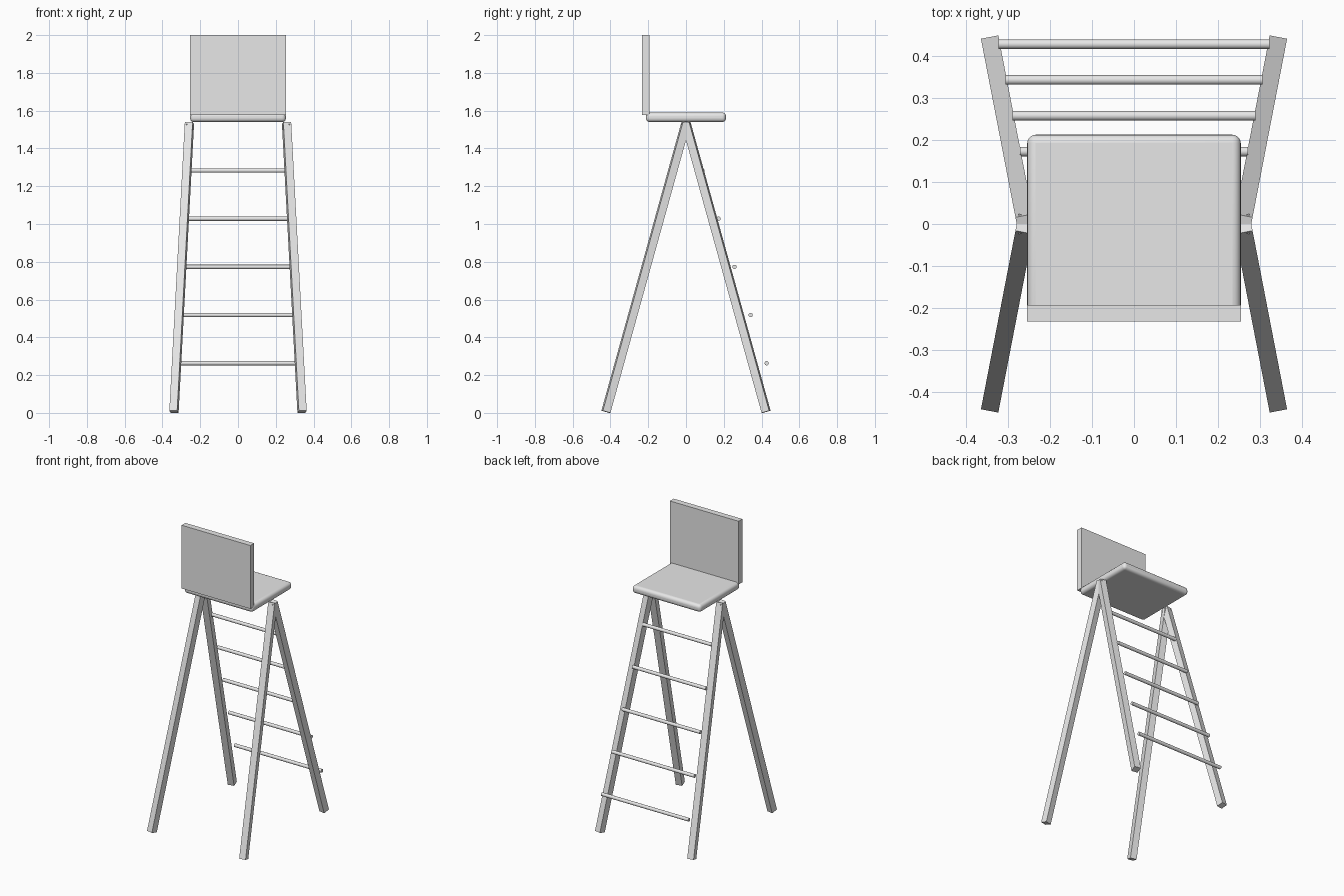
import bpy
from mathutils import Vector

cube = bpy.data.objects.get("Cube")
if cube:
    bpy.data.objects.remove(cube, do_unlink=True)

GREY = (0.8, 0.8, 0.8, 1)
grey = bpy.data.materials.new("light grey")
grey.use_nodes = True
grey.diffuse_color = GREY
grey.node_tree.nodes["Principled BSDF"].inputs["Base Color"].default_value = GREY


def finish(name):
    obj = bpy.context.object
    obj.name = name
    obj.data.materials.append(grey)
    return obj


def box(name, center, size):
    bpy.ops.mesh.primitive_cube_add(size=1, location=center)
    obj = finish(name)
    obj.scale = size
    bpy.ops.object.transform_apply(location=False, rotation=False, scale=True)
    return obj


def beam(name, start, end, width):
    """Square post running between two points."""
    start, end = Vector(start), Vector(end)
    axis = end - start
    obj = box(name, (start + end) / 2, (width, width, axis.length))
    obj.rotation_euler = axis.to_track_quat("Z", "Y").to_euler()
    return obj


# Seat with rounded edges
seat = box("seat", (0, 0, 1.565), (0.507, 0.424, 0.05))
bevel = seat.modifiers.new("rounding", "BEVEL")
bevel.width = 0.02
bevel.segments = 5
bpy.ops.object.shade_smooth_by_angle()

# Backrest panel
box("backrest", (0, -0.212, 1.789), (0.507, 0.04, 0.422))

# Splayed legs meeting in pairs under the seat
for side, sx in (("left", 1), ("right", -1)):
    for end, sy in (("front", -1), ("back", 1)):
        beam(f"{end}_{side}_leg", (sx * 0.339, sy * 0.424, 0.006),
             (sx * 0.257, 0, 1.535), 0.042)

# Ladder rungs on the back
for i in range(5):
    bpy.ops.mesh.primitive_cylinder_add(
        vertices=24, radius=0.0113, depth=2 * (0.322 - 0.017 * i),
        location=(0, 0.427 - 0.085 * i, 0.263 + 0.255 * i),
        rotation=(0, 1.5708, 0))
    finish(f"rung_{i + 1}")
    bpy.ops.object.shade_smooth_by_angle()
